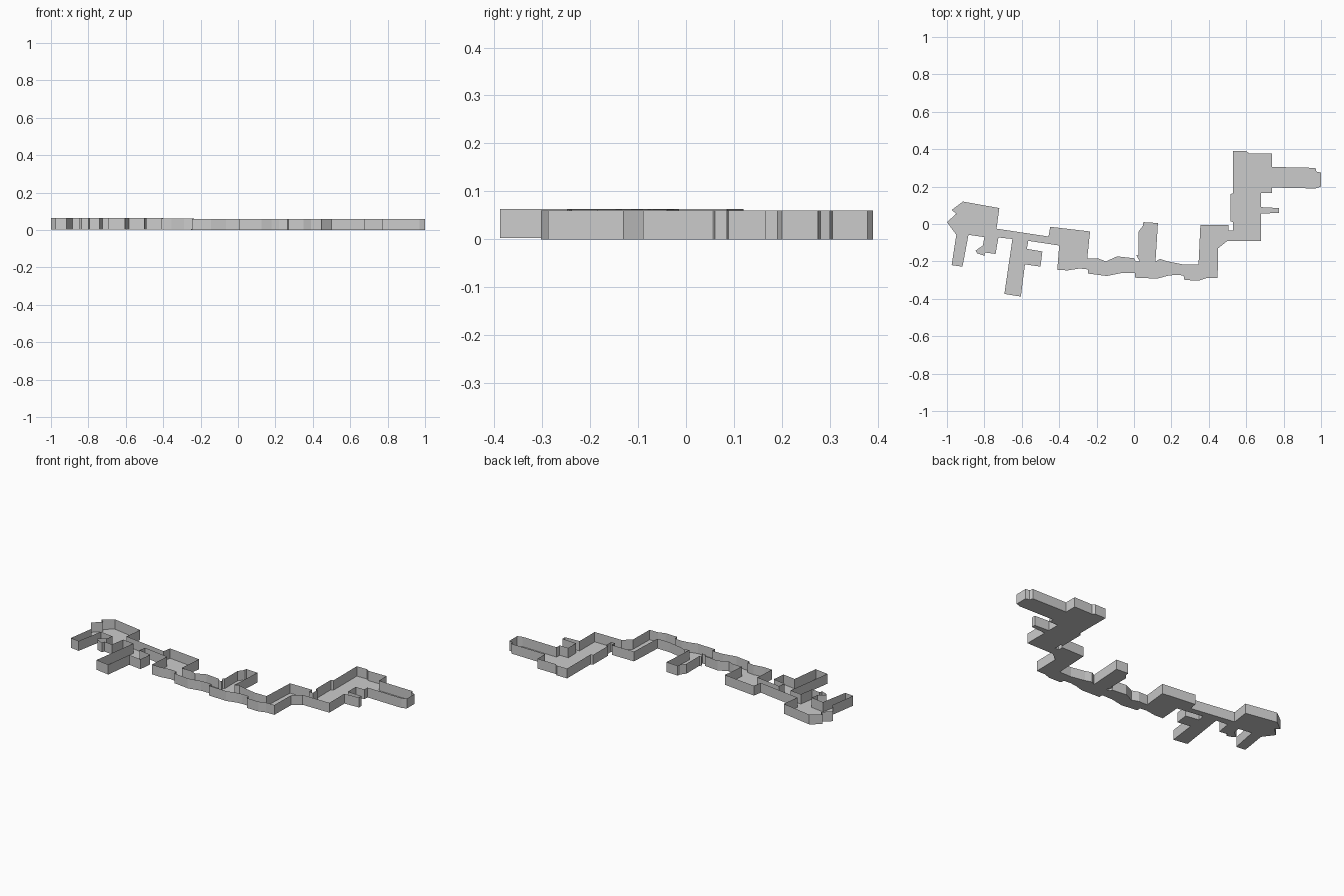
import bpy, bmesh

WALL_HEIGHT = 0.06


def room(name, outline, doors, z=0.0):
    """Floor plus thin walls along a clockwise outline; edges in doors stay open."""
    bm = bmesh.new()
    low = [bm.verts.new((x, y, z)) for x, y in outline]
    high = [bm.verts.new((x, y, z + WALL_HEIGHT)) for x, y in outline]
    n = len(outline)
    bm.faces.new(low[::-1])
    for i in range(n):
        j = (i + 1) % n
        if i not in doors:
            bm.faces.new((low[i], low[j], high[j], high[i]))
    bmesh.ops.delete(bm, geom=[v for v in bm.verts if not v.link_faces], context='VERTS')
    mesh = bpy.data.meshes.new(name)
    bm.to_mesh(mesh)
    bm.free()
    bpy.context.collection.objects.link(bpy.data.objects.new(name, mesh))


# West end: hall with a leg and a niche
room("west_hall", [(-1, .01), (-.95, .055), (-.975, .075), (-.915, .12), (-.72, .085),
                   (-.735, -.025), (-.725, -.072), (-.80, -.07), (-.885, -.058),
                   (-.95, -.058)], {5, 6, 8}, .003)
room("west_leg", [(-.95, -.058), (-.885, -.058), (-.917, -.228), (-.975, -.22)], {0}, .003)
room("west_niche", [(-.80, -.07), (-.725, -.072), (-.74, -.16), (-.795, -.153), (-.80, -.17),
                    (-.838, -.157), (-.848, -.143), (-.808, -.115)], {0}, .003)

# Corridor with its long side room
room("west_corridor", [(-.735, -.025), (-.457, -.067), (-.40, -.115), (-.565, -.09),
                       (-.65, -.08), (-.725, -.072)], {1, 3, 5}, .003)
room("long_side_room", [(-.65, -.08), (-.565, -.09), (-.573, -.133), (-.49, -.147),
                        (-.50, -.228), (-.583, -.216), (-.605, -.388), (-.693, -.374)],
     {0}, .003)

# Middle room, winding passage and alcove
room("middle_room", [(-.457, -.067), (-.448, -.015), (-.235, -.04), (-.25, -.185),
                     (-.245, -.243), (-.29, -.238), (-.355, -.248), (-.41, -.245),
                     (-.40, -.115)], {3, 8}, .002)
room("winding_passage", [(-.25, -.185), (-.19, -.185), (-.15, -.20), (-.09, -.173),
                         (0, -.183), (.01, -.20), (.03, -.20), (.115, -.20), (.14, -.187),
                         (.18, -.20), (.265, -.217), (.265, -.275), (.22, -.272),
                         (.18, -.277), (.125, -.292), (.005, -.287), (.005, -.262),
                         (-.065, -.262), (-.145, -.278), (-.245, -.265), (-.245, -.243)],
     {6, 10, 20})
room("alcove", [(.03, -.20), (.012, -.165), (.025, -.165), (.025, -.04), (.047, -.01),
                (.05, .01), (.128, .005), (.115, -.20)], {7})

# East side: bend room, hall, stub and wing
room("bend_room", [(.265, -.217), (.345, -.217), (.355, -.005), (.505, -.005), (.505, -.035),
                   (.53, -.035), (.50, -.09), (.45, -.13), (.447, -.288), (.39, -.288),
                   (.35, -.302), (.27, -.30), (.265, -.275)], {5, 12})
room("north_hall", [(.53, -.035), (.53, .01), (.515, .015), (.515, .16), (.53, .165),
                    (.53, .39), (.60, .39), (.615, .378), (.738, .378), (.738, .305),
                    (.738, .195), (.738, .165), (.68, .165), (.68, .09), (.68, .055),
                    (.68, -.09), (.50, -.09)], {9, 13, 16})
room("east_stub", [(.68, .09), (.775, .085), (.775, .06), (.68, .055)], {3})
room("east_wing", [(.738, .305), (.97, .30), (.975, .28), (1, .275), (1, .20), (.97, .19),
                   (.738, .195)], {6})
